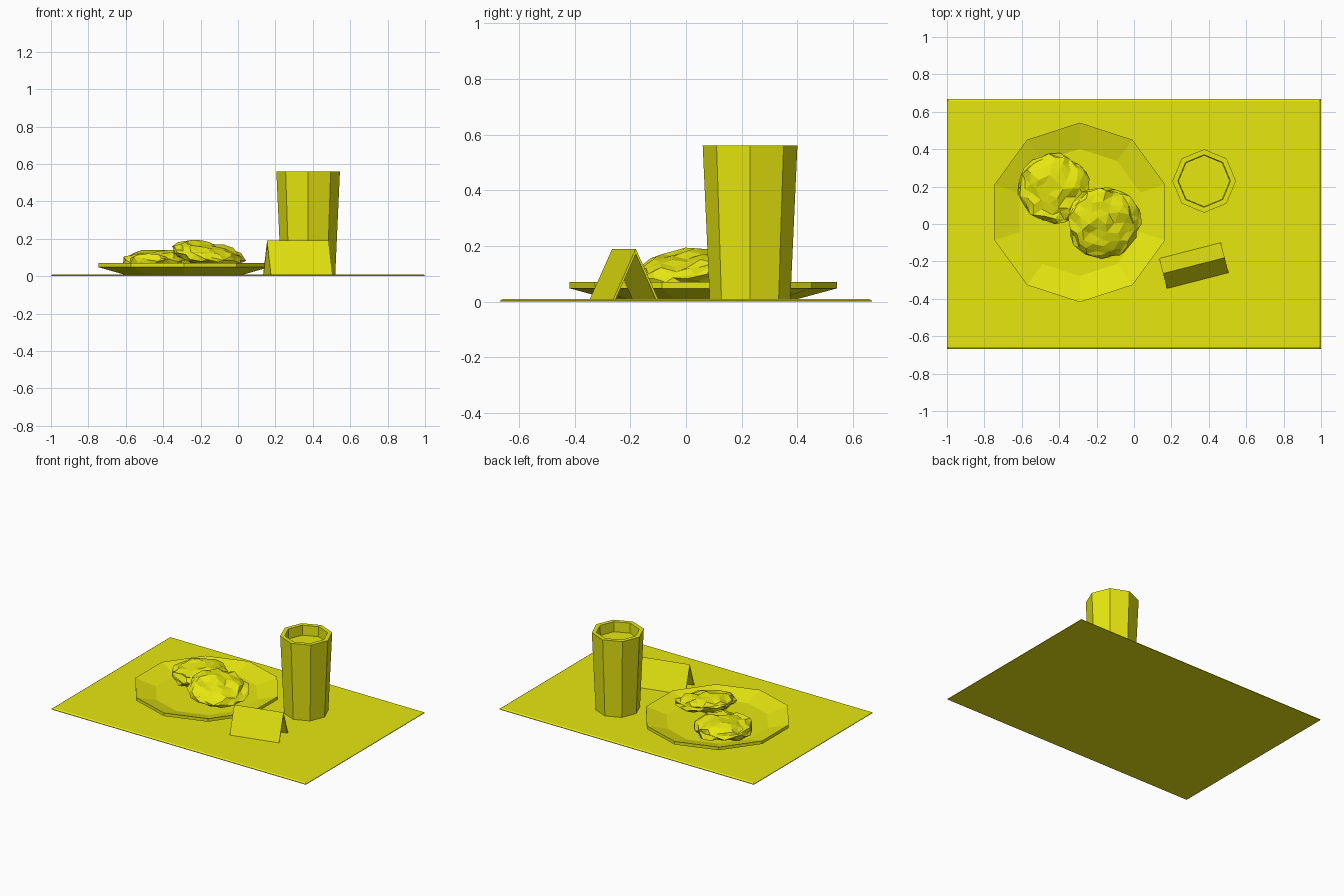
import bpy, bmesh, math, random
from mathutils import Matrix, Vector

if "Cube" in bpy.data.objects:
    bpy.data.objects.remove(bpy.data.objects["Cube"])

random.seed(4)
yellow = bpy.data.materials.new("yellow")
yellow.diffuse_color = (0.8, 0.8, 0.005, 1)
yellow.use_nodes = True
yellow.node_tree.nodes["Principled BSDF"].inputs["Base Color"].default_value = yellow.diffuse_color


def finish(name, bm, loc=(0, 0, 0), rot=0):
    bmesh.ops.recalc_face_normals(bm, faces=bm.faces)
    me = bpy.data.meshes.new(name)
    bm.to_mesh(me)
    bm.free()
    me.materials.append(yellow)
    ob = bpy.data.objects.new(name, me)
    ob.location = loc
    ob.rotation_euler[2] = rot
    bpy.context.collection.objects.link(ob)
    return ob


def lathe(name, profile, sides, loc):
    """Faceted solid of revolution, capped at both profile ends."""
    bm = bmesh.new()
    rings = []
    for r, z in profile:
        angles = [math.pi / 2 + 2 * math.pi * i / sides for i in range(sides)]
        rings.append([bm.verts.new((r * math.cos(a), r * math.sin(a), z)) for a in angles])
    for lo, hi in zip(rings, rings[1:]):
        for i in range(sides):
            j = (i + 1) % sides
            bm.faces.new((lo[i], lo[j], hi[j], hi[i]))
    bm.faces.new(rings[0])
    bm.faces.new(rings[-1])
    return finish(name, bm, loc)


def lump(name, loc, radius, thick, tilt=0):
    """Craggy flattened cookie, tilted up towards the back left."""
    bm = bmesh.new()
    bmesh.ops.create_icosphere(bm, subdivisions=3, radius=1)
    turn = Matrix.Rotation(tilt, 3, Vector((0.55, 0.83, 0)))
    for v in bm.verts:
        k = random.uniform(0.9, 1.04)
        p = Vector((v.co.x * k * radius, v.co.y * k * radius,
                    v.co.z * thick + random.uniform(-0.013, 0.013)))
        p.x += random.uniform(-0.008, 0.008)
        p.y += random.uniform(-0.008, 0.008)
        v.co = turn @ p
    return finish(name, bm, loc)


# place mat with a tiny bevelled upper edge
bm = bmesh.new()
bmesh.ops.create_cube(bm, size=1)
for v in bm.verts:
    inset = 0.01 if v.co.z > 0 else 0
    v.co = (math.copysign(1 - inset, v.co.x), math.copysign(0.667 - inset, v.co.y),
            0.01 if v.co.z > 0 else 0.004)
base = min(bm.faces, key=lambda f: f.calc_center_median().z)
ext = bmesh.ops.extrude_face_region(bm, geom=[base])
for v in ext["geom"]:
    if isinstance(v, bmesh.types.BMVert):
        v.co.z = 0
bmesh.ops.delete(bm, geom=[base], context='FACES_ONLY')
finish("place_mat", bm)

# ten-sided plate
lathe("plate", [(0.34, 0.01), (0.48, 0.048), (0.48, 0.07), (0.34, 0.03)], 10, (-0.29, 0.062, 0))

# two cookies, one leaning on the other
lump("back_cookie", (-0.43, 0.187, 0.08), 0.192, 0.057)
lump("front_cookie", (-0.163, 0.008, 0.118), 0.198, 0.058, math.radians(12))

# eight-sided tumbler with drink inside
lathe("tumbler", [(0.145, 0.01), (0.17, 0.56), (0.14, 0.56), (0.137, 0.49)], 8, (0.375, 0.23, 0))

# folded card, open underneath
bm = bmesh.new()
outline = [(-0.083, 0), (0, 0.18), (0.083, 0), (0.074, 0), (0, 0.162), (-0.074, 0)]
ends = [[bm.verts.new((x, y, z)) for y, z in outline] for x in (-0.17, 0.17)]
for i in range(6):
    j = (i + 1) % 6
    bm.faces.new((ends[0][i], ends[0][j], ends[1][j], ends[1][i]))
for e in ends:
    bm.faces.new((e[0], e[1], e[4], e[5]))
    bm.faces.new((e[1], e[2], e[3], e[4]))
finish("folded_card", bm, (0.32, -0.2225, 0.01), math.radians(14.4))
